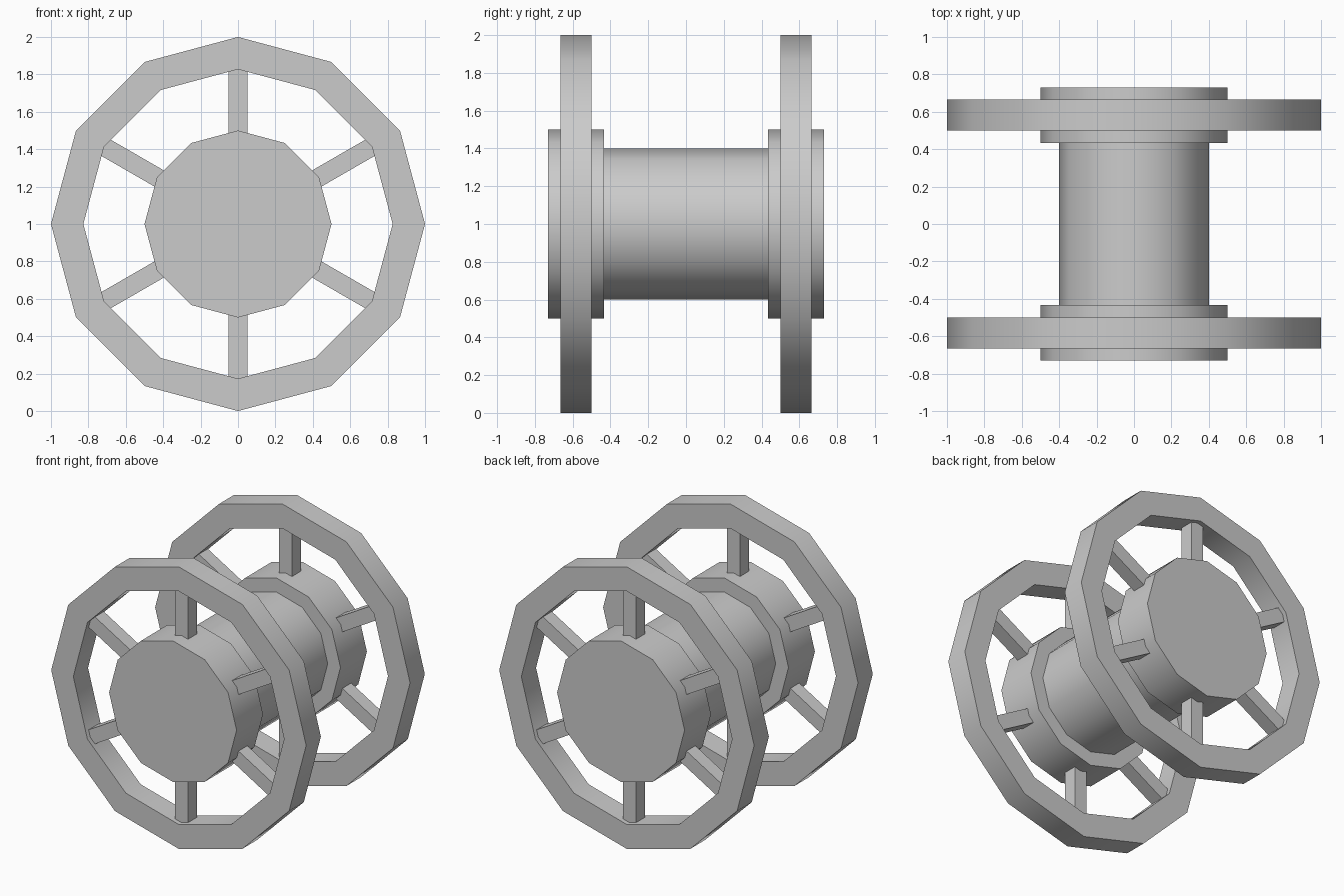
import bpy, bmesh
from math import radians, sin, cos, pi
from mathutils import Matrix, Vector

if "Cube" in bpy.data.objects:
    bpy.data.objects.remove(bpy.data.objects["Cube"])

SIDES = 12
CENTRE_Z = 1.0
WHEEL_Y = 0.582


def finish(name, bm, smooth=True):
    bmesh.ops.recalc_face_normals(bm, faces=bm.faces)
    mesh = bpy.data.meshes.new(name)
    bm.to_mesh(mesh)
    bm.free()
    obj = bpy.data.objects.new(name, mesh)
    bpy.context.collection.objects.link(obj)
    if smooth:
        bpy.ops.object.select_all(action='DESELECT')
        obj.select_set(True)
        bpy.context.view_layer.objects.active = obj
        bpy.ops.object.shade_smooth_by_angle(angle=radians(40))
    return obj


def drum(name, radius, y, width):
    # solid cylinder lying along y
    bm = bmesh.new()
    m = Matrix.Translation((0, y, CENTRE_Z)) @ Matrix.Rotation(pi / 2, 4, 'X')
    bmesh.ops.create_cone(bm, cap_ends=True, segments=SIDES, radius1=radius,
                          radius2=radius, depth=width, matrix=m)
    return finish(name, bm)


def rim(name, outer, inner, y, width):
    # rectangular section swept round the y axis
    bm = bmesh.new()
    section = [(outer, -width / 2), (outer, width / 2),
               (inner, width / 2), (inner, -width / 2)]
    loops = []
    for i in range(SIDES):
        a = 2 * pi * i / SIDES
        loops.append([bm.verts.new((r * cos(a), y + dy, CENTRE_Z + r * sin(a)))
                      for r, dy in section])
    for i in range(SIDES):
        a, b = loops[i], loops[(i + 1) % SIDES]
        for j in range(4):
            k = (j + 1) % 4
            bm.faces.new((a[j], a[k], b[k], b[j]))
    return finish(name, bm)


def spokes(name, start, end, thick, y):
    # six square bars from hub to rim
    bm = bmesh.new()
    for i in range(6):
        m = (Matrix.Translation((0, y, CENTRE_Z))
             @ Matrix.Rotation(i * pi / 3, 4, 'Y')
             @ Matrix.Translation((0, 0, (start + end) / 2))
             @ Matrix.Diagonal((thick, thick, end - start, 1)))
        bmesh.ops.create_cube(bm, size=1, matrix=m)
    return finish(name, bm, smooth=False)


# axle
drum("axle", 0.4, 0, 0.9)

# wheels
for side, s in (("front", -1), ("back", 1)):
    y = s * WHEEL_Y
    drum(side + "_hub", 0.5, y, 0.296)
    rim(side + "_rim", 1.0, 0.827, y, 0.165)
    spokes(side + "_spokes", 0.45, 0.835, 0.1, y)
